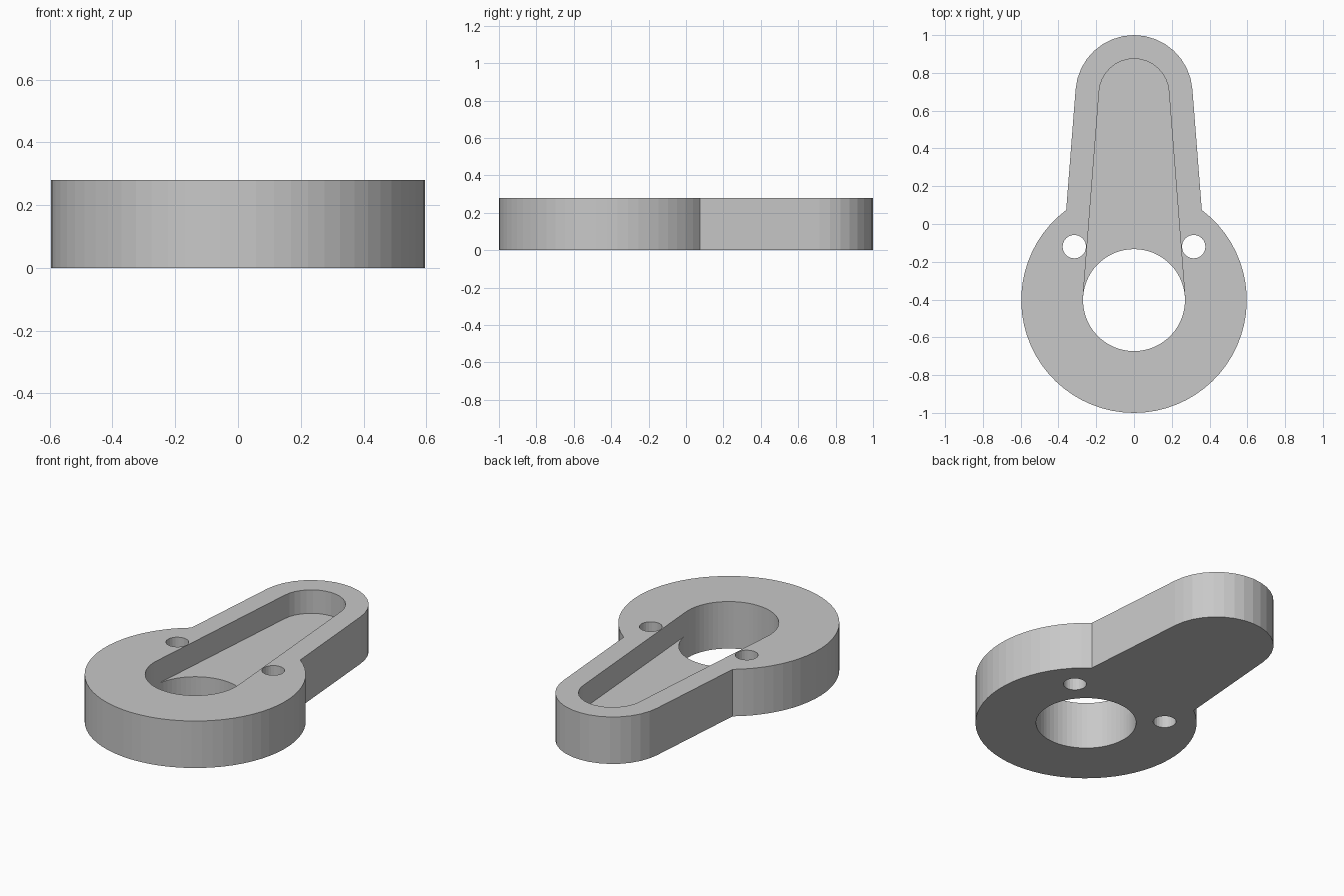
import bpy
import bmesh
from math import sin, cos, asin, acos, pi, tau

if "Cube" in bpy.data.objects:
    bpy.data.objects.remove(bpy.data.objects["Cube"], do_unlink=True)

# Main dimensions
HEIGHT, FLOOR = 0.28, 0.14
HUB_Y, HUB_R, BORE_R = -0.403, 0.597, 0.27
TIP_Y, TIP_R, SLOT_R = 0.69, 0.31, 0.185
PIN_X, PIN_Y, PIN_R = 0.316, -0.12, 0.062

# Angle of the tapered sides, and where they meet the hub
taper = asin((BORE_R - SLOT_R) / (TIP_Y - HUB_Y))
meet = taper + acos((BORE_R + TIP_R - SLOT_R) / HUB_R)


def arc(cx, cy, r, start, end, steps):
    angles = [start + (end - start) * i / steps for i in range(steps + 1)]
    return [(cx + r * cos(a), cy + r * sin(a)) for a in angles]


tip = arc(0, TIP_Y, TIP_R, taper, pi - taper, 16)
hub = arc(0, HUB_Y, HUB_R, pi - meet, tau + meet, 52)
slot_tip = arc(0, TIP_Y, SLOT_R, taper, pi - taper, 16)
bore_front = arc(0, HUB_Y, BORE_R, pi - taper, tau + taper, 32)
bore_back = arc(0, HUB_Y, BORE_R, taper, pi - taper, 30)

outline = tip + hub
pocket = slot_tip + bore_front
bore = bore_back + bore_front[1:-1]
pins = [arc(s * PIN_X, PIN_Y, PIN_R, 0, tau, 24)[:-1] for s in (-1, 1)]

bm = bmesh.new()


def wall(points, z0, z1):
    """Upright wall around a closed profile; returns lower and upper edges."""
    low = [bm.verts.new((x, y, z0)) for x, y in points]
    high = [bm.verts.new((x, y, z1)) for x, y in points]
    n = len(points)
    for i in range(n):
        j = (i + 1) % n
        bm.faces.new((low[i], low[j], high[j], high[i]))
    return [[bm.edges.get((ring[i], ring[(i + 1) % n])) for i in range(n)]
            for ring in (low, high)]


# Outer side, pin holes, pocket and bore walls
bottom, top = [], []
for profile in [outline] + pins:
    low, high = wall(profile, 0, HEIGHT)
    bottom += low
    top += high
top += wall(pocket, FLOOR, HEIGHT)[1]
bottom += wall(bore, 0, FLOOR)[0]

# Top and underside with their openings
for edges, normal in ((top, (0, 0, 1)), (bottom, (0, 0, -1))):
    bmesh.ops.triangle_fill(bm, edges=edges, use_beauty=True, normal=normal)

# Pocket floor
bm.faces.new([bm.verts.new((x, y, FLOOR)) for x, y in slot_tip + bore_back[::-1]])

bmesh.ops.remove_doubles(bm, verts=bm.verts[:], dist=0.0001)
bmesh.ops.recalc_face_normals(bm, faces=bm.faces[:])

mesh = bpy.data.meshes.new("lever_arm")
bm.to_mesh(mesh)
bm.free()
lever = bpy.data.objects.new("lever_arm", mesh)
bpy.context.collection.objects.link(lever)

# Plain grey
grey = bpy.data.materials.new("plain_grey")
grey.use_nodes = True
colour = (0.58, 0.58, 0.58, 1)
grey.diffuse_color = colour
grey.node_tree.nodes["Principled BSDF"].inputs["Base Color"].default_value = colour
mesh.materials.append(grey)
